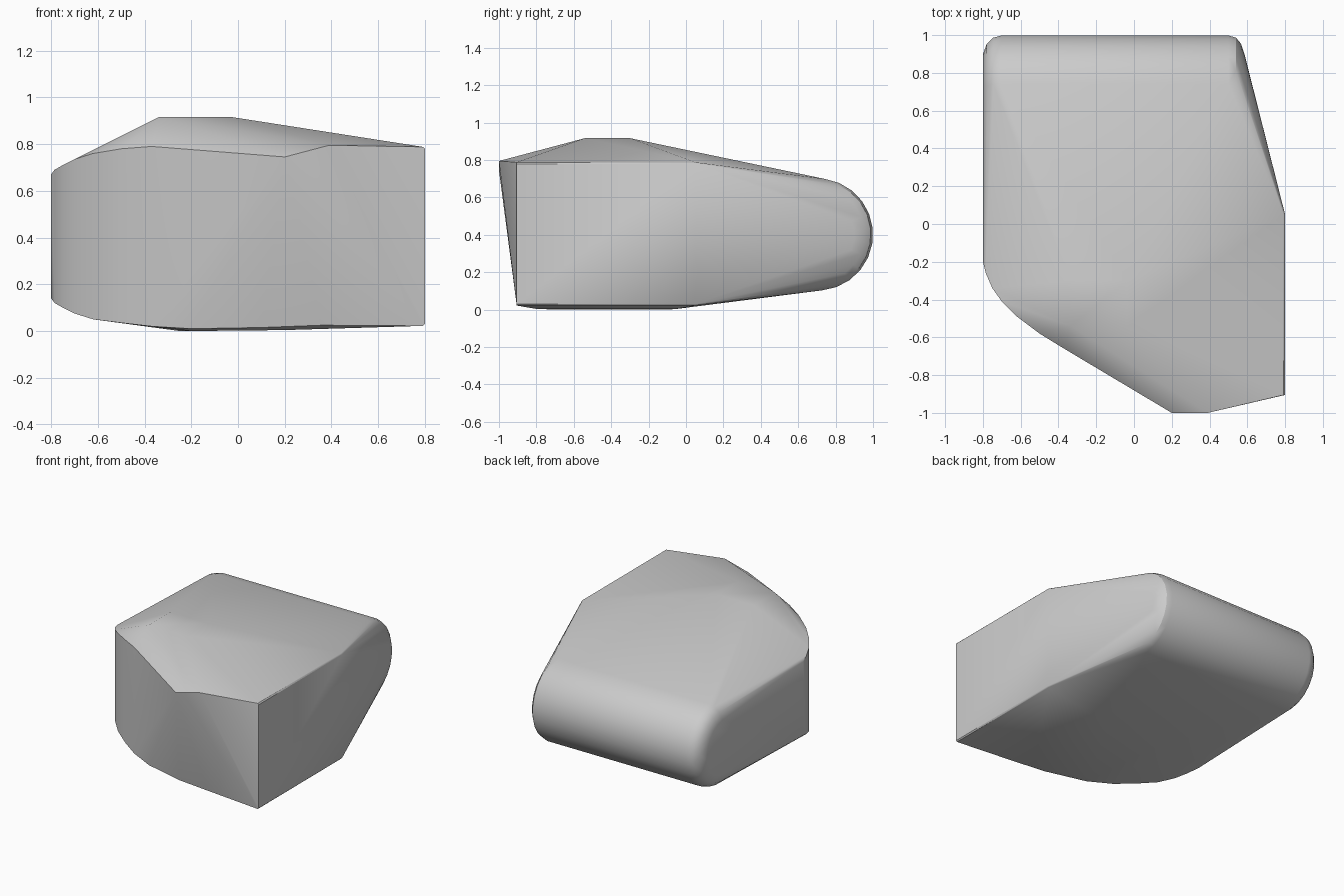
import bpy, bmesh, math

cube = bpy.data.objects.get("Cube")
if cube:
    bpy.data.objects.remove(cube, do_unlink=True)

grey = bpy.data.materials.new("plain_grey")
grey.use_nodes = True
colour = (0.6, 0.6, 0.6, 1)
grey.diffuse_color = colour
grey.node_tree.nodes["Principled BSDF"].inputs["Base Color"].default_value = colour

points = []

# Rounded back roll: arcs across the width, drawn in towards both ends
for left, right, radius in [(-0.7, 0.5, 0.30), (-0.745, 0.54, 0.288),
                            (-0.78, 0.567, 0.255), (-0.8, 0.585, 0.2)]:
    for i in range(13):
        a = math.radians(-100 + i * 182 / 12)
        for x in (left, right):
            points.append((x, 0.70 + radius * math.cos(a), 0.402 + radius * math.sin(a)))

# Curved front corner wall: x, y, bottom, top
for x, y, low, high in [(-0.8, -0.2, 0.14, 0.67), (-0.785, -0.26, 0.12, 0.69),
                        (-0.75, -0.34, 0.10, 0.71), (-0.7, -0.41, 0.075, 0.735),
                        (-0.62, -0.49, 0.05, 0.76), (-0.5, -0.58, 0.035, 0.78),
                        (-0.37, -0.66, 0.02, 0.79)]:
    points += [(x, y, low), (x, y, high)]

# Front lower edge and overhanging nose
points += [(-0.2, -0.735, 0.01), (0.1, -0.82, 0.015), (0.36, -0.865, 0.025)]
points += [(0.2, -1, 0.745), (0.39, -1, 0.795)]

# Flat side with a narrow chamfer
for y in (-0.905, 0.05):
    points += [(0.8, y, 0.03), (0.8, y, 0.78), (0.792, y, 0.022), (0.792, y, 0.788)]

# Raised top plateau and shallow belly
points += [(x, y, 0.917) for x in (-0.335, -0.035) for y in (-0.54, -0.30)]
points += [(-0.2, -0.68, 0), (0.2, -0.8, 0.004), (-0.25, -0.1, 0), (0.2, -0.05, 0.004)]

# Wrap all sections in one convex shell
bm = bmesh.new()
for p in points:
    bm.verts.new(p)
hull = bmesh.ops.convex_hull(bm, input=bm.verts[:])
spare = {g for g in hull["geom_interior"] + hull["geom_unused"]
         if isinstance(g, bmesh.types.BMVert)}
bmesh.ops.delete(bm, geom=list(spare), context="VERTS")
bmesh.ops.dissolve_limit(bm, angle_limit=0.01, verts=bm.verts[:], edges=bm.edges[:])
bmesh.ops.recalc_face_normals(bm, faces=bm.faces[:])

mesh = bpy.data.meshes.new("rounded_block")
bm.to_mesh(mesh)
bm.free()
mesh.materials.append(grey)
block = bpy.data.objects.new("rounded_block", mesh)
bpy.context.collection.objects.link(block)
bpy.context.view_layer.objects.active = block
block.select_set(True)
bpy.ops.object.shade_smooth_by_angle(angle=math.radians(30))
